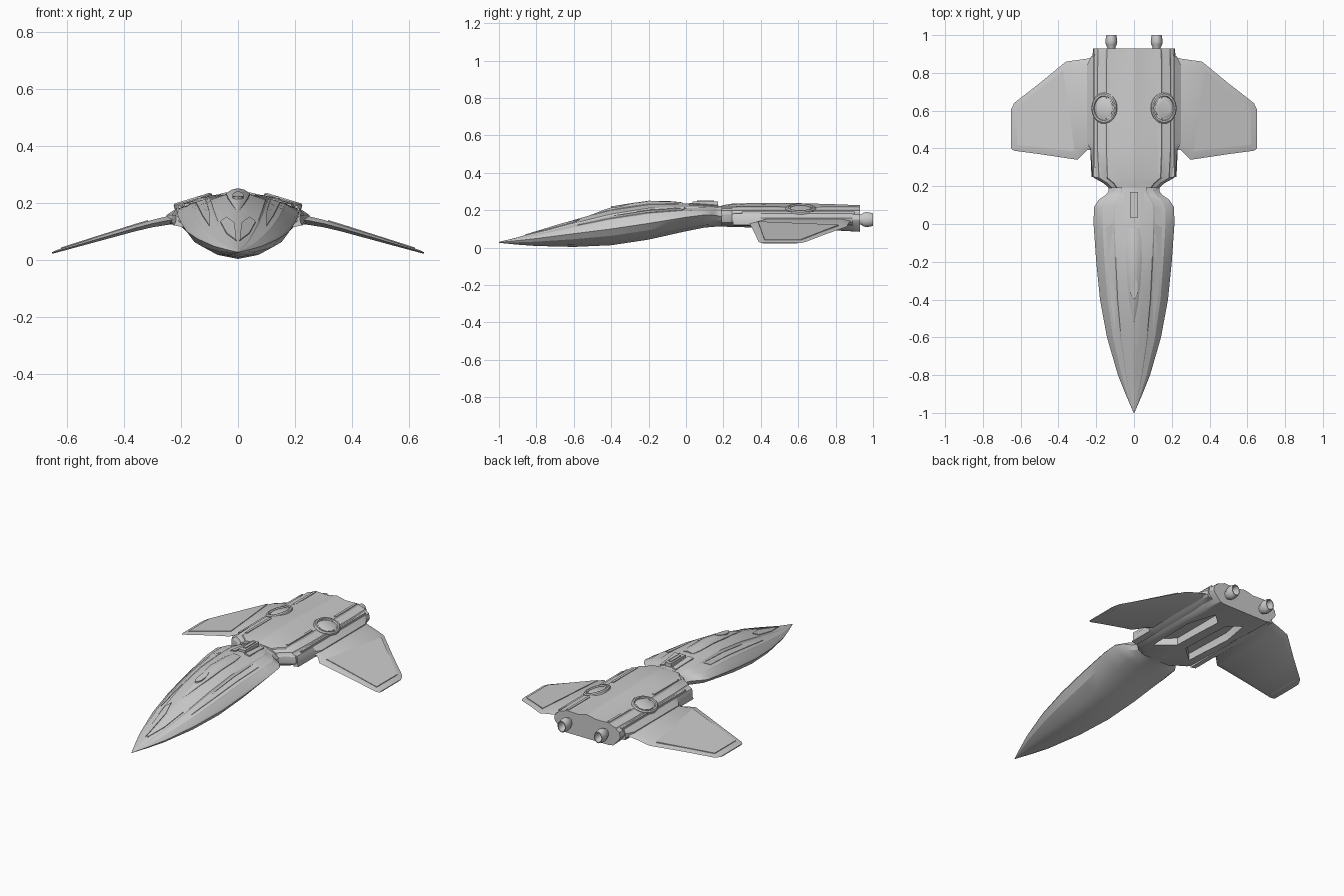
import bpy, bmesh, math
from mathutils import Vector, Matrix

if "Cube" in bpy.data.objects:
    bpy.data.objects.remove(bpy.data.objects["Cube"])


def finish(name, bm, angle=25):
    bmesh.ops.recalc_face_normals(bm, faces=bm.faces)
    me = bpy.data.meshes.new(name)
    bm.to_mesh(me)
    bm.free()
    ob = bpy.data.objects.new(name, me)
    bpy.context.collection.objects.link(ob)
    smooth(ob, angle)
    return ob


def smooth(ob, angle=25):
    bpy.ops.object.select_all(action='DESELECT')
    ob.select_set(True)
    bpy.context.view_layer.objects.active = ob
    bpy.ops.object.shade_smooth_by_angle(angle=math.radians(angle))


def loft(name, rings, angle=25, xf=None):
    """Skin closed rings of equal length and cap both ends."""
    bm = bmesh.new()
    vs = [[bm.verts.new(xf @ Vector(p) if xf else p) for p in r] for r in rings]
    n = len(rings[0])
    for a, b in zip(vs, vs[1:]):
        for i in range(n):
            j = (i + 1) % n
            bm.faces.new((a[i], a[j], b[j], b[i]))
    bm.faces.new(vs[0])
    bm.faces.new(vs[-1])
    return finish(name, bm, angle)


def mirrored(half, y):
    """Half section from bottom centre to top centre -> full ring at y."""
    full = half + [(-x, z) for x, z in half[-2:0:-1]]
    return [(x, y, z) for x, z in full]


def circle(r, h, n=24):
    return [(r * math.cos(2 * math.pi * i / n), r * math.sin(2 * math.pi * i / n), h) for i in range(n)]


def plate(name, outline, zfun, lift=0.004, depth=0.015):
    """Thin panel following a height function."""
    return loft(name, [[(x, y, zfun(x, y) + h) for x, y in outline] for h in (-depth, lift)])


def interp(table, y, k):
    for a, b in zip(table, table[1:]):
        if y <= b[0]:
            return a[k] + (b[k] - a[k]) * (y - a[0]) / (b[0] - a[0])
    return table[-1][k]


# Front hull: y, half width, edge z, bottom z, top z
HULL = [(-1, .002, .028, .026, .031), (-.9, .045, .038, .016, .055), (-.8, .085, .049, .009, .085),
        (-.6, .143, .075, .004, .148), (-.4, .18, .1, .013, .205), (-.2, .2, .13, .043, .237),
        (0, .214, .163, .088, .236), (.09, .212, .174, .106, .23), (.13, .185, .175, .11, .228),
        (.155, .148, .172, .112, .226), (.175, .134, .17, .112, .224), (.24, .134, .17, .112, .224)]
SHAPE = [(1, 0), (.97, .12), (.81, .38), (.78, .46), (.51, .68), (.48, .76), (.2, .94), (0, 1)]


def hull_section(y):
    w, e, b, t = (interp(HULL, y, k) for k in (1, 2, 3, 4))
    low = [(0, b), (.5 * w, b + .2 * (e - b)), (.85 * w, b + .58 * (e - b))]
    return low + [(w * u, e + (t - e) * v) for u, v in SHAPE]


def hull_top(x, y):
    pts = hull_section(y)[:2:-1]
    return interp(pts, min(abs(x), pts[-1][0]), 1)


ys = sorted({r[0] for r in HULL} | {-.7, -.5, -.3, -.1})
loft("front_hull", [mirrored(hull_section(y), y) for y in ys])

# Cockpit spine on top of the front hull
spine = [(-.52, .002, .0), (-.42, .022, .01), (-.32, .034, .016), (-.2, .042, .014), (-.08, .04, .012), (-.02, .03, .006)]
loft("cockpit_spine", [mirrored([(0, hull_top(0, y) - .03), (w, hull_top(w, y) - .025), (w, hull_top(w, y) + .3 * h),
                                 (.5 * w, hull_top(0, y) + .75 * h), (0, hull_top(0, y) + h)], y) for y, w, h in spine])
plate("cockpit_window", [(.02 * math.sin(a), -.34 + .06 * math.cos(a)) for a in [i * math.pi / 6 for i in range(12)]],
      lambda x, y: hull_top(0, y) + .014 - abs(x) * .25)

# Nose armour chevrons and shoulder panels
for s in (1, -1):
    plate("nose_armour", [(s * x, y) for x, y in [(.006, -.86), (.04, -.75), (.062, -.6), (.04, -.57), (.012, -.66)]], hull_top)
    plate("shoulder_panel", [(s * x, y) for x, y in [(.1, -.58), (.125, -.4), (.14, -.2), (.148, -.02), (.115, 0),
                                                     (.11, -.2), (.1, -.4)]], hull_top, .003)
    plate("neck_bracket", [(s * x, y) for x, y in [(.03, .02), (.062, .02), (.052, .17), (.03, .17)]], hull_top, .007)
plate("neck_turret", [(-.02, .035), (.02, .035), (.02, .17), (-.02, .17)], lambda x, y: .232, .014, .03)
plate("turret_slot_cover", [(-.009, .06), (.009, .06), (.009, .15), (-.009, .15)], lambda x, y: .246, .005)

# Rear hull: y, width scale, bottom z, height of the slope beside the spine, spine top
REAR = [(.19, .6, .114, .222, .226), (.215, .72, .112, .225, .23), (.245, .96, .11, .23, .235), (.4, 1, .108, .232, .24),
        (.6, 1, .102, .225, .238), (.8, 1, .092, .212, .232), (.93, .98, .085, .214, .227)]
rings = []
for y, s, b, m, t in REAR:
    half = [(0, b), (.15, b), (.175, b + .006), (.216, .135), (.222, .15), (.216, .178), (.197, .19), (.193, .198),
            (.152, .21), (.146, .217), (.06, m), (.012, t - .002), (0, t)]
    rings.append(mirrored([(x * s, z) for x, z in half], y))
rear = loft("rear_hull", rings)

# Recessed bays in the underside
for s in (1, -1):
    bay = [(.03, .4), (.13, .31), (.14, .62), (.1, .8), (.03, .74)]
    cut = loft("bay_cutter", [[(s * x * k, y, z) for x, y in bay] for z, k in ((.05, 1), (.15, .97))])
    cut.hide_render = True
    mod = rear.modifiers.new("bay", 'BOOLEAN')
    mod.operation, mod.object = 'DIFFERENCE', cut
    bpy.context.view_layer.objects.active = rear
    bpy.ops.object.modifier_apply(modifier=mod.name)
    bpy.data.objects.remove(cut)
smooth(rear)

# Wing stations: x, front y, rear y, mid z, thickness
WING = [(.2, .4, .89, .146, .034), (.25, .39, .875, .138, .03), (.3, .34, .868, .128, .026), (.36, .349, .86, .112, .022),
        (.5, .37, .745, .071, .016), (.635, .388, .64, .031, .009), (.652, .4, .605, .025, .005)]


def wing_top(x, y):
    return interp(WING, abs(x), 3) + interp(WING, abs(x), 4) / 2


for s in (1, -1):
    rings = []
    for x, f, r, z, t in WING:
        prof = [(0, 0), (.08, .5), (.92, .5), (1, 0), (.92, -.5), (.08, -.5)]
        rings.append([(s * x, f + (r - f) * u, z + t * v) for u, v in prof])
    loft("wing", rings)
    plate("wing_panel", [(s * x, y) for x, y in [(.315, .385), (.36, .39), (.62, .42), (.62, .615), (.375, .815), (.36, .72)]],
          wing_top, .004, .01)
    # Root fairing between hull and wing
    loft("wing_root_fairing", [[(s * x, y, z) for x, z in [(.19, .115), (.225, .122), (w, .135), (w, .158), (.215, .182), (.19, .182)]]
                               for y, w in ((.25, .218), (.4, .232), (.43, .25), (.84, .25), (.89, .225))])

    # Round vents tilted with the hull slope
    tilt = Matrix.Translation((s * .155, .613, .2)) @ Matrix.Rotation(s * math.radians(17), 4, 'Y') @ Matrix.Diagonal((1, 1.17, 1, 1))
    loft("vent_ring", [circle(r, h, 32) for r, h in ((.07, -.03), (.07, .012), (.064, .018), (.056, .018), (.053, .008))], 30, tilt)
    loft("vent_cap", [circle(r, h, 32) for r, h in ((.047, 0), (.047, .012), (.042, .015))], 30, tilt)

    # Engine nozzle with a hollow mouth, lathed along y
    back = Matrix.Translation((s * .12, .92, .15)) @ Matrix.Rotation(-math.pi / 2, 4, 'X') @ Matrix.Diagonal((.85, 1.08, 1, 1))
    loft("engine_nozzle", [circle(r, h) for r, h in ((.024, -.02), (.025, .015), (.034, .03), (.037, .045), (.035, .062),
                                                     (.031, .08), (.026, .08), (.022, .04), (.012, .03))], 40, back)
    # Deck strips along the nacelles
    for x0, x1, y0, y1, z in ((.128, .142, .27, .5, .219), (.128, .142, .72, .92, .216), (.2, .21, .3, .9, .188)):
        plate("nacelle_strip", [(s * x0, y0), (s * x1, y0), (s * x1, y1), (s * x0, y1)], lambda x, y: z, .004)
